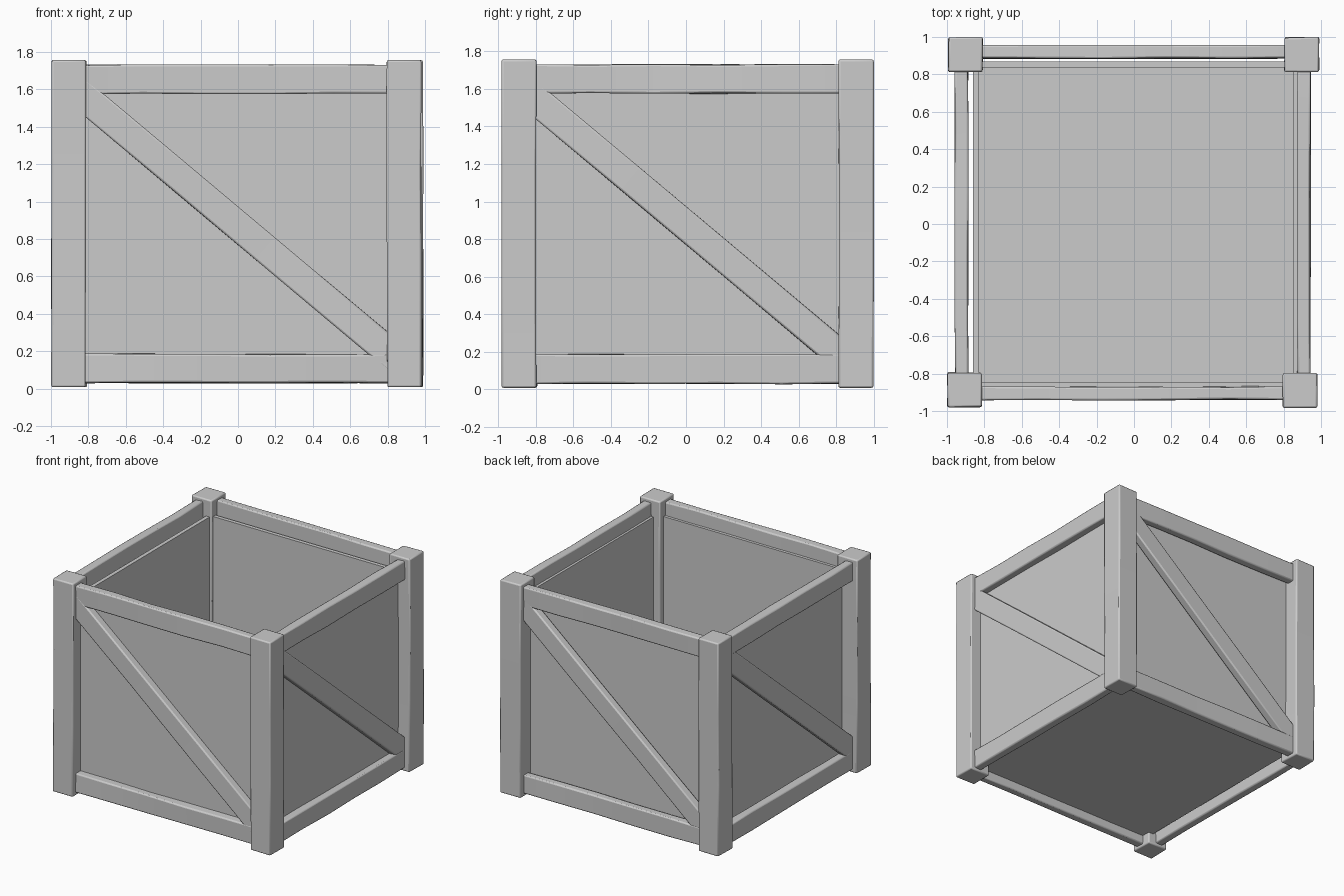
import bpy, bmesh, math, random
from mathutils import Vector, Matrix

if "Cube" in bpy.data.objects:
    bpy.data.objects.remove(bpy.data.objects["Cube"])

random.seed(4)


def finish(bm, name, bevel=0.0):
    bmesh.ops.recalc_face_normals(bm, faces=bm.faces)
    me = bpy.data.meshes.new(name)
    bm.to_mesh(me)
    bm.free()
    ob = bpy.data.objects.new(name, me)
    bpy.context.collection.objects.link(ob)
    if bevel:
        mod = ob.modifiers.new("worn_edges", "BEVEL")
        mod.width = bevel
        mod.segments = 2
        mod.limit_method = "ANGLE"
        mod.angle_limit = math.radians(40)
    bpy.context.view_layer.objects.active = ob
    ob.select_set(True)
    bpy.ops.object.shade_smooth_by_angle(angle=math.radians(35))
    ob.select_set(False)
    return ob


def beam(name, a, b, side, w, t, rings=6, jitter=0.004, bevel=0.01, rot=0.0):
    """Slightly uneven timber from a to b; w along side, t across it."""
    a, b, side = Vector(a), Vector(b), Vector(side).normalized()
    across = (b - a).normalized().cross(side)
    turn = Matrix.Rotation(rot, 4, "Z")
    bm = bmesh.new()
    loops = []
    for i in range(rings):
        c = a.lerp(b, i / (rings - 1))
        loop = []
        for u, v in ((-1, -1), (1, -1), (1, 1), (-1, 1)):
            p = c + side * (u * w / 2 + random.uniform(-jitter, jitter))
            p += across * (v * t / 2 + random.uniform(-jitter, jitter))
            loop.append(bm.verts.new(turn @ p))
        loops.append(loop)
    for l0, l1 in zip(loops, loops[1:]):
        for k in range(4):
            bm.faces.new((l0[k], l0[(k + 1) % 4], l1[(k + 1) % 4], l1[k]))
    bm.faces.new(loops[0])
    bm.faces.new(loops[-1])
    return finish(bm, name, bevel)


# Corner posts
for name, x, y in (("front_left_post", -0.906, -0.886), ("front_right_post", 0.888, -0.89),
                   ("back_right_post", 0.897, 0.906), ("back_left_post", -0.9, 0.906)):
    beam(name, (x, y, 0.008), (x, y, 1.757), (1, 0, 0), 0.184, 0.184, rings=4, jitter=0.003)

# Rails and brace on each side, the front pattern turned about z
for i, (name, d) in enumerate((("front", 0.905), ("right", 0.908), ("back", 0.92), ("left", 0.922))):
    r = i * math.pi / 2
    beam(name + "_top_rail", (-0.85, -d, 1.653), (0.85, -d, 1.653), (0, 0, 1), 0.155, 0.07, rot=r)
    beam(name + "_bottom_rail", (-0.85, -d, 0.107), (0.85, -d, 0.107), (0, 0, 1), 0.155, 0.07, rot=r)
    beam(name + "_brace", (-0.86, -d, 1.593), (0.86, -d, 0.15), (0.64, 0, 0.763), 0.157, 0.068,
         rings=4, jitter=0.002, rot=r)

# Open-topped inner box
bm = bmesh.new()
bmesh.ops.create_cube(bm, size=1)
bmesh.ops.scale(bm, vec=(1.745, 1.745, 1.52), verts=bm.verts)
bmesh.ops.translate(bm, vec=(0.0125, -0.005, 0.86), verts=bm.verts)
top = max(bm.faces, key=lambda f: f.calc_center_median().z)
bmesh.ops.inset_region(bm, faces=[top], thickness=0.045)
new = bmesh.ops.extrude_face_region(bm, geom=[top])
bmesh.ops.translate(bm, vec=(0, 0, -1.475), verts=[g for g in new["geom"] if isinstance(g, bmesh.types.BMVert)])
if top.is_valid:
    bmesh.ops.delete(bm, geom=[top], context="FACES_ONLY")
finish(bm, "inner_box")
